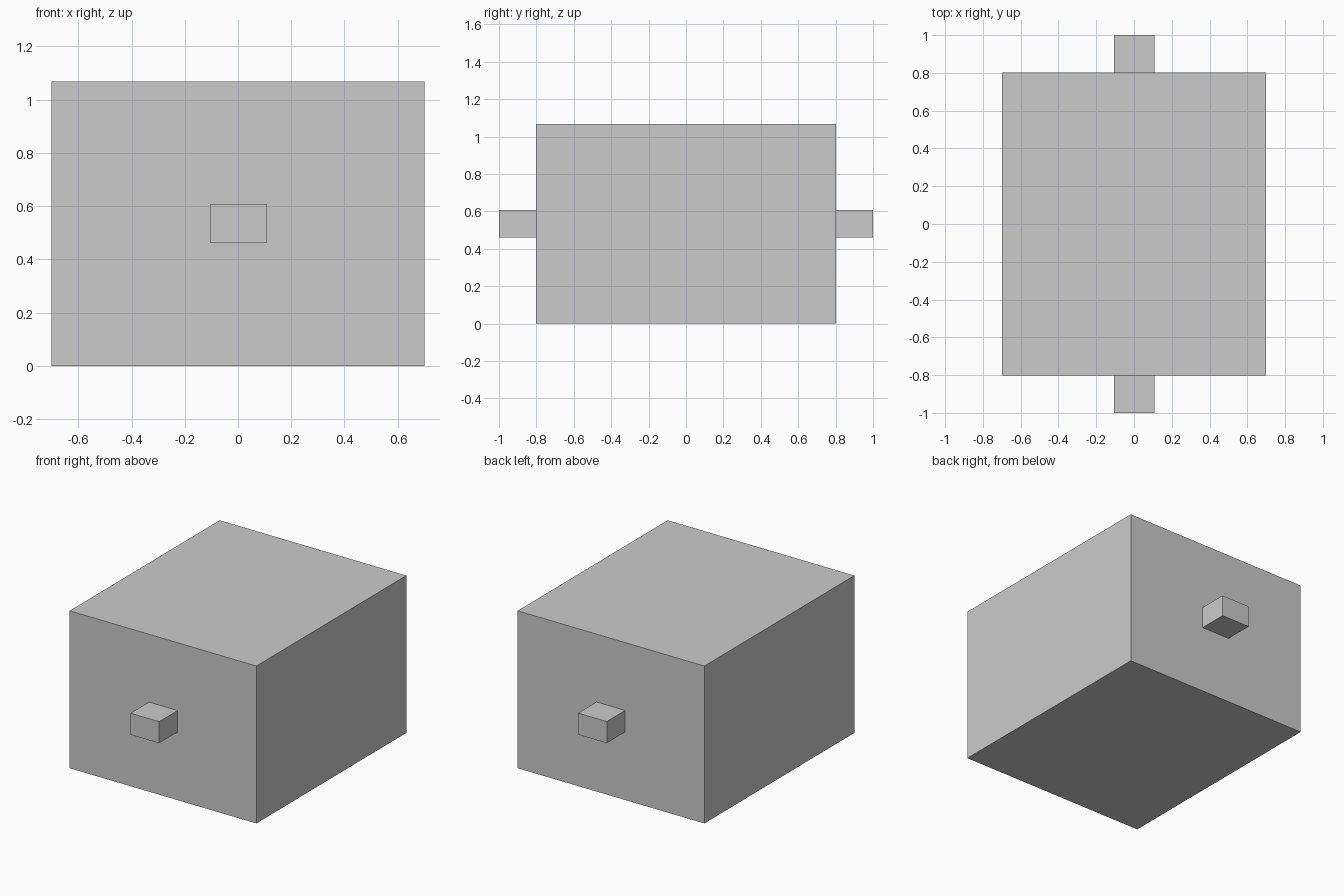
import bpy

if "Cube" in bpy.data.objects:
    bpy.data.objects.remove(bpy.data.objects["Cube"])


def box(name, lo, hi):
    """Axis-aligned box between two corners."""
    centre = [(a + b) / 2 for a, b in zip(lo, hi)]
    bpy.ops.mesh.primitive_cube_add(size=1, location=centre)
    ob = bpy.context.object
    ob.name = name
    ob.scale = [b - a for a, b in zip(lo, hi)]
    bpy.ops.object.transform_apply(location=False, rotation=False, scale=True)
    return ob


W, D, H = 0.70, 0.803, 1.067

# Main block
box("body", (-W, -D, 0), (W, D, H))

# Pegs sticking out of the front and back faces
box("front_peg", (-0.106, -1.0, 0.461), (0.109, -D, 0.607))
box("back_peg", (-0.106, D, 0.461), (0.109, 1.0, 0.607))
